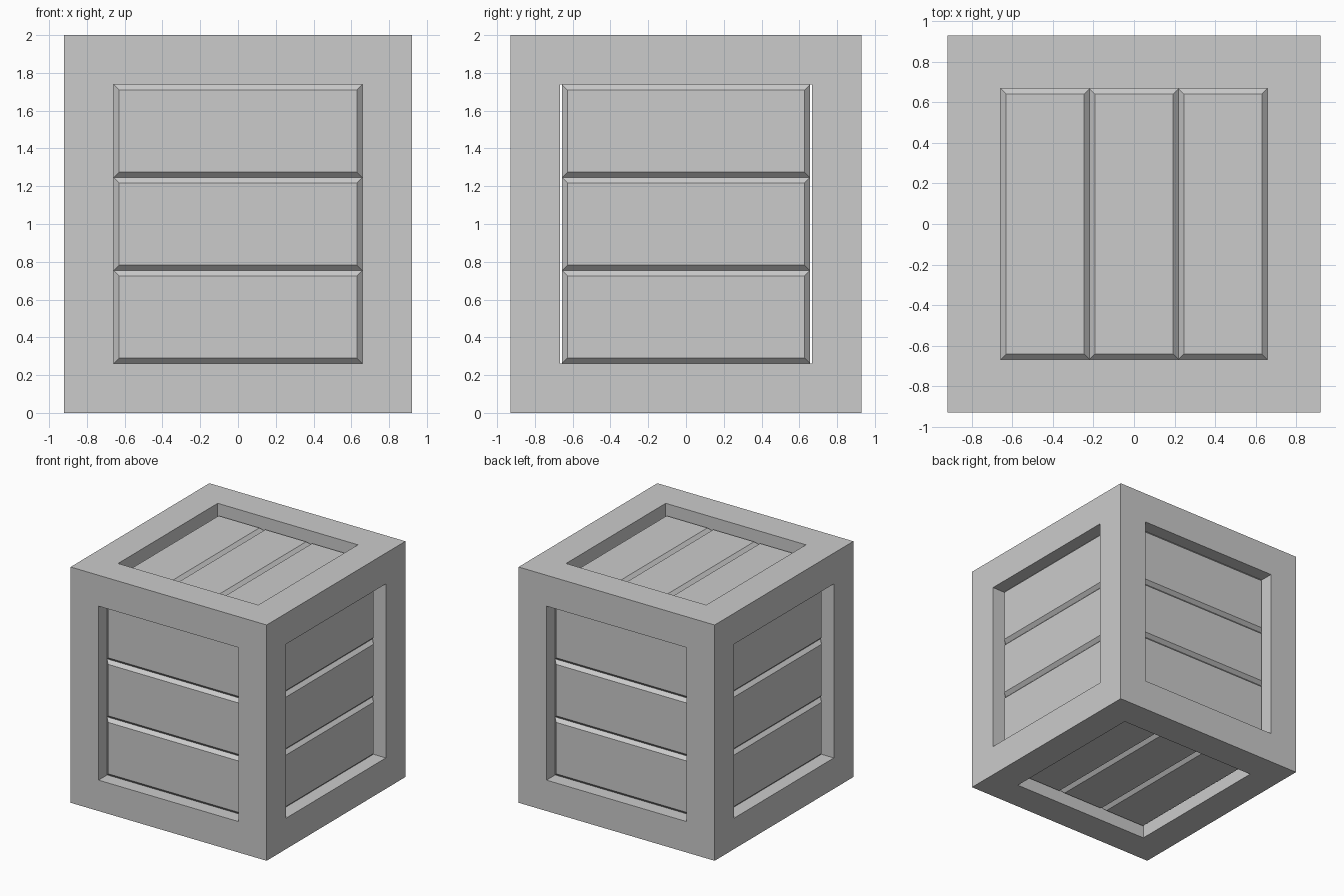
import bpy
import bmesh
from mathutils import Matrix, Vector

if "Cube" in bpy.data.objects:
    bpy.data.objects.remove(bpy.data.objects["Cube"])

HX, HY, HZ = 0.92, 0.93, 1.0     # half sizes of the crate
BEAM = 0.262                     # width of the frame beams
RECESS = 0.088                   # depth of the planks behind the frame face
THICK = 0.08                     # plank thickness
BEVEL = 0.028                    # plank edge chamfer
CENTRE = Vector((0, 0, HZ))


def make_object(name, bm):
    mesh = bpy.data.meshes.new(name)
    bm.to_mesh(mesh)
    bm.free()
    obj = bpy.data.objects.new(name, mesh)
    bpy.context.collection.objects.link(obj)
    return obj


def box(name, size, centre):
    bm = bmesh.new()
    bmesh.ops.create_cube(bm, size=1)
    bmesh.ops.scale(bm, vec=size, verts=bm.verts)
    bmesh.ops.translate(bm, vec=centre, verts=bm.verts)
    return make_object(name, bm)


# Frame of square beams: a block pierced along all three axes
frame = box("crate_frame", (2 * HX, 2 * HY, 2 * HZ), CENTRE)
for axis in range(3):
    size = [2 * (h - BEAM) for h in (HX, HY, HZ)]
    size[axis] = 3
    cutter = box("opening_cutter", size, CENTRE)
    cutter.hide_render = True
    cutter.hide_set(True)
    mod = frame.modifiers.new("opening", 'BOOLEAN')
    mod.operation = 'DIFFERENCE'
    mod.solver = 'EXACT'
    mod.object = cutter


def plank_panel(name, along, across, out, half_len, half_wid, dist):
    """Three chamfered planks facing the 'out' direction."""
    along, across, out = Vector(along), Vector(across), Vector(out)
    width = 2 * half_wid / 3
    for i in (-1, 0, 1):
        bm = bmesh.new()
        bmesh.ops.create_cube(bm, size=1)
        bmesh.ops.scale(bm, vec=(2 * half_len, width, THICK), verts=bm.verts)
        rim = [e for e in bm.edges if all(v.co.z > 0 for v in e.verts)]
        bmesh.ops.bevel(bm, geom=rim, offset=BEVEL, segments=1,
                        profile=0.5, affect='EDGES')
        pos = CENTRE + across * (i * width) + out * (dist - RECESS - THICK / 2)
        m = Matrix((along, across, out)).transposed().to_4x4()
        bmesh.ops.transform(bm, matrix=Matrix.Translation(pos) @ m, verts=bm.verts)
        bmesh.ops.recalc_face_normals(bm, faces=bm.faces)
        make_object(f"{name}_plank_{i + 2}", bm)


# Plank panels on all six sides
X, Y, Z = (1, 0, 0), (0, 1, 0), (0, 0, 1)
ox, oy, oz = HX - BEAM, HY - BEAM, HZ - BEAM
plank_panel("front", X, Z, (0, -1, 0), ox, oz, HY)
plank_panel("back", X, Z, Y, ox, oz, HY)
plank_panel("right", Y, Z, X, 0.656, oz, HX)    # side planks leave a thin gap
plank_panel("left", Y, Z, (-1, 0, 0), 0.656, oz, HX)
plank_panel("top", Y, X, Z, oy, ox, HZ)
plank_panel("bottom", Y, X, (0, 0, -1), oy, ox, HZ)
